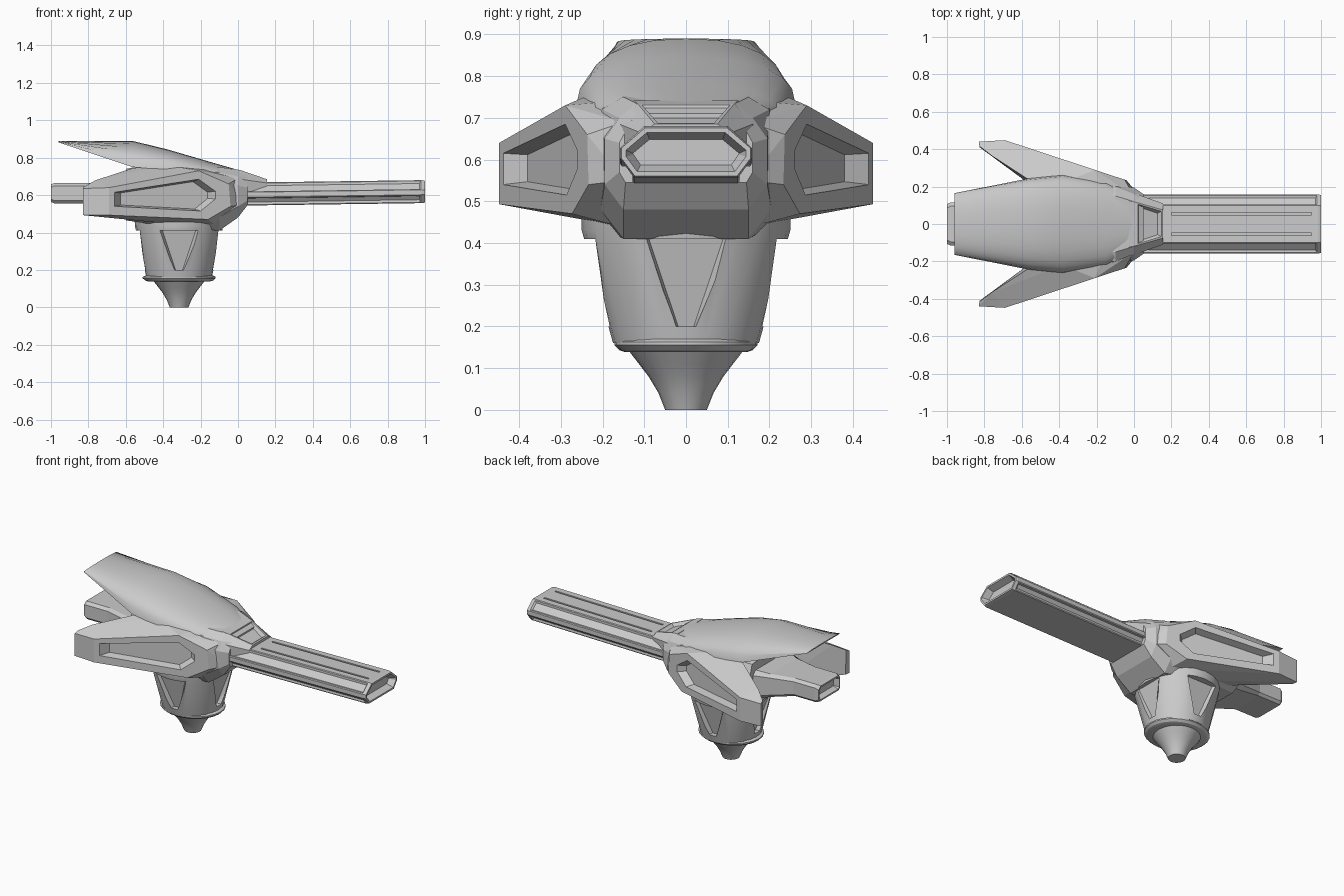
import bpy, bmesh, math
from mathutils import Vector

if "Cube" in bpy.data.objects:
    bpy.data.objects.remove(bpy.data.objects["Cube"])

CX = -0.315  # pedestal axis


def finish(name, bm):
    bmesh.ops.recalc_face_normals(bm, faces=bm.faces[:])
    me = bpy.data.meshes.new(name)
    bm.to_mesh(me)
    bm.free()
    ob = bpy.data.objects.new(name, me)
    bpy.context.collection.objects.link(ob)
    return ob


def loft(name, rings):
    bm = bmesh.new()
    vr = [[bm.verts.new(p) for p in r] for r in rings]
    n = len(vr[0])
    for a, b in zip(vr, vr[1:]):
        for i in range(n):
            j = (i + 1) % n
            bm.faces.new((a[i], a[j], b[j], b[i]))
    bm.faces.new(vr[0])
    bm.faces.new(vr[-1])
    return finish(name, bm)


def hull(name, pts):
    bm = bmesh.new()
    for p in pts:
        bm.verts.new(p)
    r = bmesh.ops.convex_hull(bm, input=bm.verts[:])
    bmesh.ops.delete(bm, geom=[v for v in bm.verts if not v.link_faces], context='VERTS')
    bmesh.ops.dissolve_limit(bm, angle_limit=0.03, verts=bm.verts[:], edges=bm.edges[:])
    return finish(name, bm)


def sym(x, half, dz=0):
    """Closed section at x, mirrored in y from a half profile."""
    return [(x, y, z + dz) for y, z in half] + [(x, -y, z + dz) for y, z in reversed(half)]


def circle(z, rx, ry, n=24):
    return [(CX + rx * math.cos(2 * math.pi * i / n), ry * math.sin(2 * math.pi * i / n), z) for i in range(n)]


def inset(ob, pick, thick, depth):
    bm = bmesh.new()
    bm.from_mesh(ob.data)
    bm.normal_update()
    fs = [f for f in bm.faces if pick(f)]
    bmesh.ops.inset_individual(bm, faces=fs, thickness=thick * 0.4, depth=0)
    bmesh.ops.inset_individual(bm, faces=fs, thickness=thick * 0.6, depth=depth)
    bm.to_mesh(ob.data)
    bm.free()


def cut(ob, cutter):
    cutter.hide_render = True
    m = ob.modifiers.new("cut", 'BOOLEAN')
    m.object = cutter
    m.solver = 'EXACT'
    bpy.context.view_layer.objects.active = ob
    bpy.ops.object.modifier_apply(modifier=m.name)
    bpy.data.objects.remove(cutter)


def smooth(ob, deg):
    bpy.ops.object.select_all(action='DESELECT')
    ob.select_set(True)
    bpy.context.view_layer.objects.active = ob
    bpy.ops.object.shade_smooth_by_angle(angle=math.radians(deg))


# Pedestal: flared foot, collar, and panelled cone
foot = loft("foot", [circle(z, r, r) for z, r in
                     [(0, .05), (.04, .066), (.08, .09), (.11, .113), (.145, .14)]])
collar = loft("collar", [circle(z, r * 1.13, r) for z, r in
                         [(.138, .145), (.143, .16), (.155, .172), (.163, .172), (.17, .16)]])
cone = loft("pedestal", [circle(.16, .175, .175), circle(.43, .235, .25), circle(.49, .24, .25)])
for k in range(4):
    a = k * math.pi / 2
    rings = []
    for off, s in ((.12, 1.2), (0, 1.1), (-.028, .85)):
        ring = []
        for w, z, r in ((.105, .41, .232), (.022, .20, .183), (-.022, .20, .183), (-.105, .41, .232)):
            r, w = r + off, w * s
            ring.append((CX + r * math.cos(a) - w * math.sin(a), r * math.sin(a) + w * math.cos(a), z))
        rings.append(ring)
    cut(cone, loft("panel_cutter", rings))
for o in (foot, collar, cone):
    smooth(o, 25)

# Central hull
loft("body", [
    sym(-.60, [(.10, .74), (.20, .73), (.22, .66), (.22, .50), (.15, .465)]),
    sym(-.40, [(.12, .78), (.23, .75), (.26, .70), (.27, .48), (.20, .435)]),
    sym(-.10, [(.15, .75), (.20, .72), (.205, .66), (.205, .48), (.15, .41)]),
    sym(.00, [(.12, .735), (.16, .70), (.195, .65), (.195, .54), (.15, .48)]),
    sym(.05, [(.115, .71), (.13, .695), (.16, .64), (.16, .57), (.145, .545)]),
])

# Swept arched hood, flattening to a thin trailing edge
def arch(x, w, base, top, n=12):
    p = []
    for i in range(n + 1):
        t = math.pi * i / n
        c = math.cos(t)
        p.append((x, w * math.copysign(abs(c) ** .85, c), base + (top - base) * math.sin(t) ** .85))
    return p


hood = loft("hood", [arch(-.96, .165, .882, .89), arch(-.565, .243, .75, .89),
                     arch(-.38, .262, .735, .845), arch(-.15, .225, .70, .778),
                     arch(-.01, .15, .69, .738)])
smooth(hood, 30)

# Brow over the barrel root
brow = loft("brow", [sym(-.03, [(.125, .742), (.17, .69), (.16, .60)]),
                     sym(.015, [(.115, .733), (.16, .685), (.16, .60)]),
                     sym(.155, [(.075, .685), (.11, .665), (.10, .60)])])
inset(brow, lambda f: f.normal.z > .8 and f.calc_center_median().x > .05, .03, -.02)

# Barrel, tilted very slightly, with recessed side channels and muzzle
sec = [(.10, .68), (.158, .628), (.158, .602), (.125, .557)]
tip = [(y * .98, .618 + (z - .618) * .94) for y, z in sec]
barrel = loft("barrel", [sym(.03, sec, -.013), sym(.985, sec), sym(1.0, tip)])
inset(barrel, lambda f: f.normal.x > .9, .03, -.04)
inset(barrel, lambda f: f.calc_area() > .03 and .3 < abs(f.normal.y) < .95, .022, -.01)
for s in (-1, 1):
    y = .055 * s
    cut(barrel, loft("groove_cutter", [[(x, y - .006, .66), (x, y + .006, .66), (x, y + .006, .70), (x, y - .006, .70)]
                                       for x in (.20, .95)]))

# Tail block with recessed end
tail = loft("tail", [sym(-.50, [(.20, .70), (.23, .66), (.23, .52), (.19, .47)]),
                     sym(-.68, [(.13, .665), (.155, .65), (.155, .54), (.13, .52)]),
                     sym(-.83, [(.095, .665), (.115, .65), (.115, .57), (.10, .555)]),
                     sym(-.98, [(.095, .665), (.115, .65), (.115, .57), (.10, .555)]),
                     sym(-1.0, [(.085, .658), (.107, .64), (.107, .578), (.09, .563)])])
inset(tail, lambda f: f.normal.x < -.9, .025, -.03)

# Swept side pods with a recessed window on the outer face
def plane_y(x):
    return .26 + (-.12 - x) * .33


outer = [(-.69, .64), (-.21, .73), (-.05, .66), (-.04, .54), (-.16, .47), (-.69, .493)]
window = [(-.66, .615), (-.21, .685), (-.12, .62), (-.12, .58), (-.20, .515), (-.66, .54)]
nrm = Vector((.33, 1, 0)).normalized()
for s, side in ((-1, "front"), (1, "back")):
    pts = [(x, plane_y(x), z) for x, z in outer]
    pts += [(-.83, .44, .635), (-.83, .44, .493), (-.825, .415, .645), (-.825, .41, .493),
            (-.76, .365, .68), (-.56, .235, .745), (-.54, .20, .47), (-.38, .22, .76),
            (-.16, .17, .74), (0, .15, .69), (.03, .15, .55), (-.12, .16, .44), (-.40, .20, .45)]
    pod = hull(side + "_pod", [(x, y * s, z) for x, y, z in pts])
    c = Vector((-.33, plane_y(-.33), .59))
    rings = []
    for off, k in ((.06, 1.0), (0, 1.0), (-.045, .86)):
        ring = []
        for x, z in window:
            p = c + (Vector((x, plane_y(x), z)) - c) * k + nrm * off
            ring.append((p.x, p.y * s, p.z))
        rings.append(ring)
    cut(pod, loft("window_cutter", rings))
